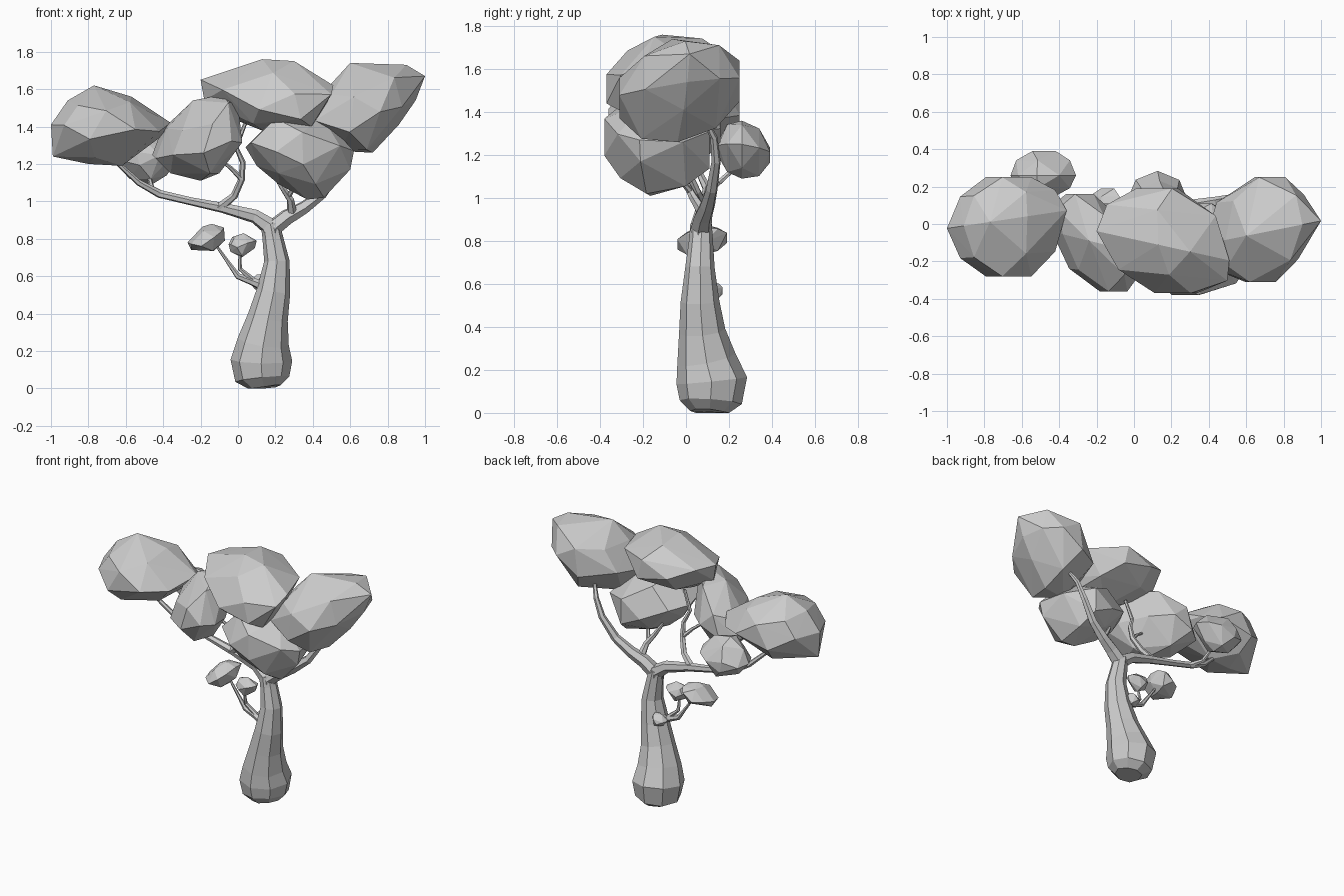
import bpy, bmesh, math
from mathutils import Vector


def make_object(name, bm):
    bmesh.ops.recalc_face_normals(bm, faces=bm.faces[:])
    mesh = bpy.data.meshes.new(name)
    bm.to_mesh(mesh)
    bm.free()
    ob = bpy.data.objects.new(name, mesh)
    bpy.context.collection.objects.link(ob)
    return ob


def limb(name, path, sides=6):
    """Faceted tube through (x, y, z, radius) stations."""
    bm = bmesh.new()
    pts = [Vector(p[:3]) for p in path]
    rings, prev, side = [], None, Vector((1, 0, 0))
    for i, p in enumerate(pts):
        t = (pts[min(i + 1, len(pts) - 1)] - pts[max(i - 1, 0)]).normalized()
        if prev is None:
            side = t.orthogonal().normalized()
        else:
            side = prev.rotation_difference(t) @ side
        up, prev = t.cross(side), t
        ring = []
        for k in range(sides):
            a = 2 * math.pi * k / sides
            v = p + path[i][3] * (math.cos(a) * side + math.sin(a) * up)
            v.z = max(v.z, 0)
            ring.append(bm.verts.new(v))
        rings.append(ring)
    for a, b in zip(rings, rings[1:]):
        for k in range(sides):
            j = (k + 1) % sides
            bm.faces.new((a[k], a[j], b[j], b[k]))
    bm.faces.new(rings[0])
    bm.faces.new(rings[-1])
    return make_object(name, bm)


def foliage(name, outline, y_front, y_mid, y_back, front=(0, 0), back=(0, 0),
            slope=0.0):
    """Faceted clump: front silhouette (x, z) shrinking toward both depths,
    each end shifted by its (x, z) offset; slope turns the silhouette in plan."""
    bm = bmesh.new()
    n = len(outline)
    cx = sum(p[0] for p in outline) / n
    cz = sum(p[1] for p in outline) / n
    for x, z in outline:
        bm.verts.new((x, y_mid + slope * (x - cx), z))
    for y_end, (sx, sz) in ((y_front, front), (y_back, back)):
        for depth, scale, step in ((0.62, 0.82, 2), (1.0, 0.4, 3)):
            for x, z in outline[step - 2::step]:
                bm.verts.new((cx + (x - cx) * scale + sx * depth,
                              y_mid + (y_end - y_mid) * depth
                              + slope * (x - cx) * (1 - depth),
                              cz + (z - cz) * scale + sz * depth))
    res = bmesh.ops.convex_hull(bm, input=bm.verts[:])
    junk = {g for g in res["geom_interior"] + res["geom_unused"]
            if isinstance(g, bmesh.types.BMVert)}
    bmesh.ops.delete(bm, geom=list(junk), context='VERTS')
    return make_object(name, bm)


# Trunk, swollen at the foot
limb("trunk", [(0.14, 0.11, 0, 0.09), (0.13, 0.115, 0.05, 0.145),
               (0.125, 0.12, 0.15, 0.165), (0.135, 0.095, 0.25, 0.138),
               (0.16, 0.075, 0.38, 0.108), (0.19, 0.065, 0.52, 0.09),
               (0.208, 0.065, 0.68, 0.068), (0.185, 0.07, 0.81, 0.055),
               (0.172, 0.07, 0.88, 0.05)], 8)

# Main branches, flowing out of the trunk top
limb("left_branch", [(0.19, 0.07, 0.78, 0.045), (0.165, 0.07, 0.87, 0.05),
                     (0.09, 0.075, 0.92, 0.038), (-0.08, 0.08, 0.965, 0.028),
                     (-0.25, 0.09, 1.0, 0.022), (-0.42, 0.1, 1.04, 0.022),
                     (-0.53, 0.07, 1.10, 0.017), (-0.66, 0.03, 1.22, 0.012)])
limb("right_branch", [(0.185, 0.07, 0.78, 0.045), (0.19, 0.07, 0.86, 0.05),
                      (0.26, 0.08, 0.915, 0.044), (0.35, 0.1, 0.965, 0.036),
                      (0.45, 0.12, 1.04, 0.028), (0.54, 0.14, 1.17, 0.022),
                      (0.59, 0.13, 1.28, 0.017), (0.64, 0.08, 1.38, 0.01)])

# Secondary branches and twigs
limb("back_left_twig", [(-0.39, 0.1, 1.03, 0.02), (-0.46, 0.15, 1.07, 0.014),
                        (-0.48, 0.24, 1.15, 0.01)])
limb("centre_branch", [(-0.1, 0.08, 0.965, 0.026), (-0.02, 0.05, 1.03, 0.02),
                       (0.02, 0.01, 1.12, 0.018), (0.025, -0.01, 1.21, 0.015),
                       (-0.01, -0.03, 1.29, 0.013), (0.04, -0.04, 1.42, 0.01)])
limb("centre_twig", [(0.02, 0.01, 1.12, 0.016), (-0.04, -0.02, 1.18, 0.011),
                     (-0.12, -0.05, 1.24, 0.008)])
limb("inner_branch", [(0.29, 0.08, 0.93, 0.028), (0.28, 0.03, 1.01, 0.02),
                      (0.24, 0.0, 1.07, 0.016), (0.19, -0.02, 1.15, 0.011)])
limb("inner_twig", [(0.27, 0.02, 1.03, 0.015), (0.31, -0.03, 1.09, 0.011),
                    (0.33, -0.07, 1.15, 0.009)])

# Low side branch
limb("low_branch", [(0.18, 0.07, 0.53, 0.032), (0.08, 0.08, 0.57, 0.022),
                    (0.0, 0.08, 0.6, 0.017), (-0.05, 0.08, 0.67, 0.011),
                    (-0.12, 0.08, 0.77, 0.007)])
limb("low_twig", [(0.08, 0.08, 0.58, 0.016), (0.01, 0.07, 0.64, 0.012),
                  (0.01, 0.05, 0.74, 0.007)])

# Large crown clumps
foliage("left_clump", [(-1, 1.41), (-0.99, 1.24), (-0.8, 1.2), (-0.62, 1.19),
                       (-0.38, 1.37), (-0.36, 1.42), (-0.57, 1.56),
                       (-0.77, 1.62), (-0.91, 1.54)],
        -0.28, 0.02, 0.25, (0.03, 0), (0.03, 0), 0.15)
foliage("centre_left_clump", [(-0.44, 1.23), (-0.36, 1.15), (-0.2, 1.11),
                              (-0.1, 1.15), (0.01, 1.31), (0.0, 1.53),
                              (-0.08, 1.57), (-0.24, 1.54), (-0.38, 1.39)],
        -0.36, -0.1, 0.16, (0.08, 0), (-0.1, 0), -0.25)
foliage("top_clump", [(-0.2, 1.65), (-0.18, 1.54), (0.0, 1.43), (0.15, 1.37),
                      (0.38, 1.41), (0.46, 1.5), (0.51, 1.62), (0.3, 1.75),
                      (0.13, 1.76)],
        -0.37, -0.12, 0.19, (0.08, -0.06), (-0.02, 0.03), -0.22)
foliage("right_clump", [(0.38, 1.45), (0.54, 1.27), (0.72, 1.26), (0.86, 1.41),
                        (0.95, 1.54), (1.0, 1.67), (0.9, 1.73), (0.6, 1.74),
                        (0.49, 1.62)],
        -0.31, -0.04, 0.25, (-0.05, -0.05), (0, 0.03), 0.2)
foliage("lower_clump", [(0.04, 1.29), (0.1, 1.19), (0.22, 1.09), (0.37, 1.01),
                        (0.46, 1.02), (0.6, 1.17), (0.62, 1.27), (0.45, 1.45),
                        (0.2, 1.45)],
        -0.38, -0.16, 0.11, (-0.04, 0.06), (0.03, 0), -0.2)
foliage("back_left_clump", [(-0.66, 1.21), (-0.58, 1.12), (-0.46, 1.09),
                            (-0.38, 1.14), (-0.31, 1.25), (-0.4, 1.34),
                            (-0.52, 1.36), (-0.62, 1.3)],
        0.15, 0.26, 0.39, (0, 0.01), (0, -0.02))

# Small clumps on the low branch
foliage("low_leaf_outer", [(-0.27, 0.78), (-0.25, 0.74), (-0.13, 0.735),
                           (-0.07, 0.79), (-0.075, 0.86), (-0.14, 0.88),
                           (-0.19, 0.865)],
        -0.04, 0.08, 0.19, (0, -0.02), (0.02, 0.01))
foliage("low_leaf_inner", [(-0.05, 0.77), (-0.04, 0.73), (0.02, 0.7),
                           (0.09, 0.75), (0.1, 0.79), (0.03, 0.83),
                           (-0.03, 0.81)], 0.01, 0.06, 0.12)
foliage("low_leaf_bud", [(0.06, 0.57), (0.09, 0.53), (0.14, 0.525),
                         (0.17, 0.57), (0.15, 0.61), (0.1, 0.61)],
        0.08, 0.12, 0.17)
